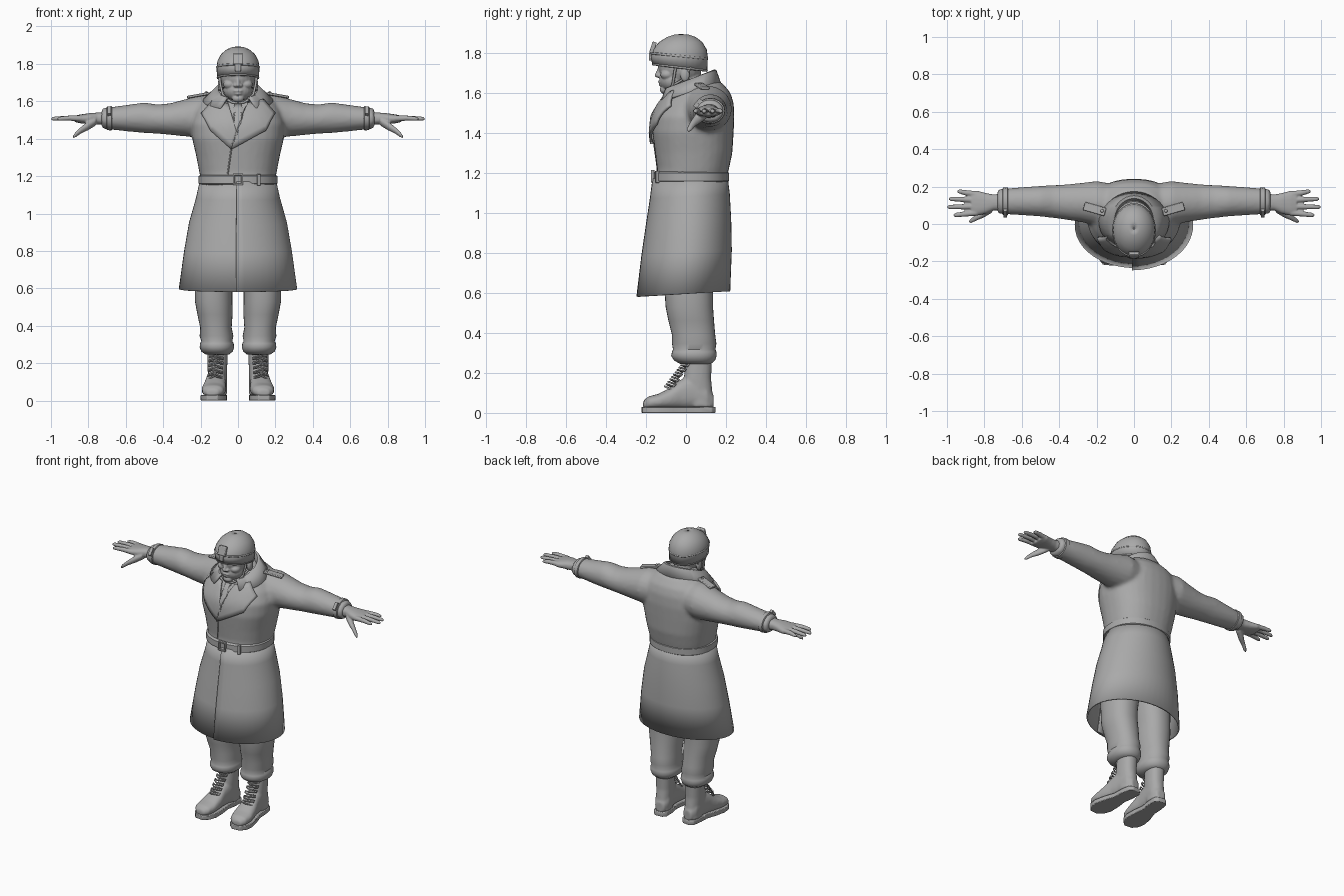
import bpy, bmesh, math
from mathutils import Vector, Matrix
from mathutils.bvhtree import BVHTree

default_cube = bpy.data.objects.get("Cube")
if default_cube:
    bpy.data.objects.remove(default_cube)

grey = bpy.data.materials.new("plain grey")
grey.use_nodes = True
colour = (0.4, 0.4, 0.4, 1)
grey.diffuse_color = colour
shader = next(n for n in grey.node_tree.nodes if n.type == 'BSDF_PRINCIPLED')
shader.inputs["Base Color"].default_value = colour

X, Y, Z = Vector((1, 0, 0)), Vector((0, 1, 0)), Vector((0, 0, 1))


def ellipse(center, u, v, power=2.0, count=32):
    ring = []
    for i in range(count):
        a = math.tau * i / count
        c, s = math.cos(a), math.sin(a)
        ring.append(Vector(center) + u * math.copysign(abs(c) ** (2 / power), c)
                    + v * math.copysign(abs(s) ** (2 / power), s))
    return ring


def loft(bm, rings, closed=True, caps=True):
    rows = [[bm.verts.new(p) for p in ring] for ring in rings]
    n = len(rows[0])
    for a, b in zip(rows, rows[1:]):
        for i in range(n if closed else n - 1):
            j = (i + 1) % n
            bm.faces.new((a[i], a[j], b[j], b[i]))
    if caps:
        bm.faces.new(rows[0])
        bm.faces.new(rows[-1])


def upright(bm, rows, power=2.0, caps=True):
    # rows: height, centre x, half width, front y, back y
    loft(bm, [ellipse((cx, (f + b) / 2, z), X * rx, Y * (b - f) / 2, power)
              for z, cx, rx, f, b in rows], caps=caps)


def limb(bm, rows, side=1, power=2.0):
    # rows along x: centre, half depth, half height
    loft(bm, [ellipse((side * x, y, z), Y * ry, Z * rz, power, 20) for x, y, z, ry, rz in rows])


def blob(bm, center, radii):
    bmesh.ops.create_uvsphere(bm, u_segments=24, v_segments=16, radius=1,
                              matrix=Matrix.Translation(center) @ Matrix.Diagonal((*radii, 1)))


def box(bm, center, size, turn=None):
    bmesh.ops.create_cube(bm, size=1, matrix=Matrix.Translation(center)
                          @ (turn or Matrix()) @ Matrix.Diagonal((*size, 1)))


def finish(name, bm, voxel=0, smooth=4, mirror=False, thick=0, bevel=0):
    bmesh.ops.recalc_face_normals(bm, faces=bm.faces)
    mesh = bpy.data.meshes.new(name)
    bm.to_mesh(mesh)
    bm.free()
    obj = bpy.data.objects.new(name, mesh)
    bpy.context.scene.collection.objects.link(obj)
    mesh.materials.append(grey)
    bpy.ops.object.select_all(action='DESELECT')
    obj.select_set(True)
    bpy.context.view_layer.objects.active = obj
    bpy.ops.object.shade_smooth_by_angle(angle=math.radians(45))
    if voxel:
        m = obj.modifiers.new("blend", 'REMESH')
        m.mode, m.voxel_size, m.use_smooth_shade = 'VOXEL', voxel, True
        m = obj.modifiers.new("soften", 'SMOOTH')
        m.factor, m.iterations = 0.5, smooth
    if thick:
        m = obj.modifiers.new("thickness", 'SOLIDIFY')
        m.thickness, m.offset = thick, 0
    if bevel:
        m = obj.modifiers.new("rounded", 'BEVEL')
        m.width, m.segments = bevel, 2
    if mirror:
        obj.modifiers.new("mirror", 'MIRROR')
    return obj


def cord(name, points, radius, mirror=False, cyclic=False):
    data = bpy.data.curves.new(name, 'CURVE')
    data.dimensions, data.bevel_depth, data.bevel_resolution = '3D', radius, 2
    line = data.splines.new('POLY')
    line.points.add(len(points) - 1)
    for p, co in zip(line.points, points):
        p.co = (*co, 1)
    line.use_cyclic_u = cyclic
    line.use_smooth = True
    data.materials.append(grey)
    obj = bpy.data.objects.new(name, data)
    bpy.context.scene.collection.objects.link(obj)
    if mirror:
        obj.modifiers.new("mirror", 'MIRROR')


# Coat top with sleeves, blended into one surface
bm = bmesh.new()
upright(bm, [(1.16, 0, .195, -.15, .20), (1.22, 0, .207, -.145, .215), (1.3, 0, .222, -.155, .232),
             (1.4, 0, .245, -.168, .238), (1.48, 0, .25, -.16, .242), (1.55, 0, .23, -.12, .238),
             (1.6, 0, .2, -.08, .222), (1.645, 0, .14, -.04, .185), (1.67, 0, .09, -.02, .14)], 2.3)
for side in (1, -1):
    limb(bm, [(.08, .1, 1.52, .11, .11), (.2, .11, 1.52, .12, .115), (.28, .115, 1.512, .105, .1),
              (.36, .117, 1.505, .095, .085), (.43, .12, 1.505, .088, .078), (.5, .122, 1.512, .082, .082),
              (.6, .122, 1.51, .075, .07), (.73, .12, 1.508, .066, .054)], side)
coat_top = finish("coat_top", bm, voxel=.012)
bpy.context.view_layer.update()
chest = BVHTree.FromObject(coat_top, bpy.context.evaluated_depsgraph_get())


def on_chest(x, z, lift):
    hit, normal, _, _ = chest.ray_cast(Vector((x, -1, z)), Y)
    if hit is None:
        hit, normal, _, _ = chest.find_nearest(Vector((x, -.05, z)))
    return hit + normal * lift


def chest_plate(name, outline, lift, thick):
    bm = bmesh.new()
    bm.faces.new([bm.verts.new((x, 0, z)) for x, z in outline])
    bmesh.ops.triangulate(bm, faces=bm.faces)
    bmesh.ops.subdivide_edges(bm, edges=bm.edges, cuts=5, use_grid_fill=True)
    for v in bm.verts:
        v.co = on_chest(v.co.x, v.co.z, lift)
    finish(name, bm, thick=thick)


# Lapels, tie and front closing seam
for side, name, lift in ((-1, "right_lapel", .007), (1, "left_lapel", .013)):
    chest_plate(name, [(side * .13, 1.6), (side * .19, 1.53), (side * .14, 1.44), (-.035, 1.345),
                       (-.005, 1.43), (side * .05, 1.58)], lift, .014)
chest_plate("tie", [(-.018, 1.58), (.018, 1.58), (.012, 1.55), (.024, 1.47), (0, 1.42),
                    (-.024, 1.47), (-.012, 1.55)], .005, .01)
cord("front_seam", [on_chest(-.035 - .02 * t / 8, 1.35 - .14 * t / 8, .001) for t in range(9)], .004)

# Folded collar, open at the throat
bm = bmesh.new()
rows = []
for rx, ry, low, tilt in ((.09, .10, 1.61, .03), (.108, .125, 1.66, .05), (.118, .133, 1.66, .05),
                          (.185, .155, 1.60, .045)):
    rows.append([Vector((rx * math.sin(a), .015 + ry * math.cos(a), low + tilt * math.cos(a)))
                 for a in (math.radians(d) for d in range(-150, 151, 10))])
loft(bm, rows, closed=False, caps=False)
finish("collar", bm, thick=.012)

# Coat skirt, wrapped with the left side over the right
bm = bmesh.new()
rows = []
for z, rx, front, back in ((1.18, .198, -.15, .202), (1.08, .22, -.163, .214), (.95, .257, -.183, .221),
                           (.8, .283, -.205, .224), (.595, .312, -.23, .216)):
    ring = []
    for i in range(49):
        t = i / 48
        a = math.radians(-70 - 382 * t)
        grow = .013 * max(0, (t - .8) / .2)
        y = (front + back) / 2 + ((back - front) / 2 + grow) * math.sin(a)
        ring.append(Vector(((rx + grow) * math.cos(a), y, z + .06 * y)))
    rows.append(ring)
loft(bm, rows, closed=False, caps=False)
finish("coat_skirt", bm, thick=.01)

# Belt, buckle and keeper
bm = bmesh.new()
upright(bm, [(1.153, 0, .2, -.153, .205), (1.16, 0, .21, -.163, .214),
             (1.2, 0, .21, -.163, .214), (1.207, 0, .2, -.153, .205)], 2.2)
finish("belt", bm)
bm = bmesh.new()
for x in (-.022, .022):
    box(bm, (x, -.167, 1.183), (.01, .018, .062))
for z in (1.157, 1.209):
    box(bm, (0, -.167, z), (.054, .018, .01))
box(bm, (.11, -.143, 1.18), (.018, .02, .06), Matrix.Rotation(.3, 4, 'Z'))
finish("belt_buckle", bm, bevel=.002)

# Shoulder straps
bm = bmesh.new()
box(bm, (.21, .08, 1.632), (.12, .045, .014), Matrix.Rotation(.28, 4, 'Z') @ Matrix.Rotation(.17, 4, 'Y'))
blob(bm, (.17, .07, 1.648), (.009, .009, .006))
finish("shoulder_straps", bm, mirror=True, bevel=.004)

# Cuff straps with buckles
bm = bmesh.new()
limb(bm, [(.672, .121, 1.509, .068, .058), (.676, .121, 1.509, .075, .065),
          (.7, .121, 1.509, .073, .063), (.704, .121, 1.509, .066, .056)])
box(bm, (.688, .062, 1.545), (.02, .028, .05), Matrix.Rotation(-.7, 4, 'X'))
finish("cuff_straps", bm, mirror=True)

# Hands
bm = bmesh.new()
limb(bm, [(.7, .118, 1.508, .045, .036), (.75, .115, 1.508, .043, .032), (.79, .11, 1.507, .055, .03),
          (.84, .112, 1.506, .067, .024), (.87, .114, 1.506, .06, .018)], power=2.4)
for y, spread, tip in ((.06, -.012, .965), (.094, -.003, .998), (.128, .006, .99), (.16, .014, .945)):
    limb(bm, [(.84, y, 1.508, .016, .016), (.9, y + spread / 2, 1.51, .0145, .014),
              (tip - .012, y + spread, 1.507, .012, .011), (tip, y + spread, 1.505, .006, .006)])
limb(bm, [(.76, .09, 1.495, .03, .024), (.8, .06, 1.47, .024, .024), (.84, .035, 1.445, .016, .018),
          (.87, .018, 1.42, .013, .014), (.882, .012, 1.41, .006, .007)])
finish("hands", bm, voxel=.005, smooth=3, mirror=True)

# Head, face and neck
bm = bmesh.new()
upright(bm, [(1.55, 0, .068, -.06, .09), (1.7, 0, .065, -.07, .075)])
blob(bm, (0, -.03, 1.74), (.094, .11, .12))
blob(bm, (0, -.065, 1.66), (.078, .068, .06))
blob(bm, (0, -.108, 1.615), (.032, .023, .021))
blob(bm, (0, -.12, 1.743), (.062, .023, .013))
blob(bm, (0, -.125, 1.655), (.028, .015, .008))
blob(bm, (0, -.122, 1.641), (.022, .015, .008))
for side in (1, -1):
    blob(bm, (side * .045, -.093, 1.69), (.034, .035, .026))
    blob(bm, (side * .032, -.115, 1.724), (.016, .014, .009))
    blob(bm, (side * .014, -.133, 1.685), (.011, .014, .01))
    blob(bm, (side * .094, -.005, 1.69), (.014, .024, .036))
upright(bm, [(1.675, 0, .012, -.145, -.1), (1.684, 0, .014, -.159, -.1), (1.71, 0, .012, -.147, -.1),
             (1.745, 0, .011, -.132, -.1)])
finish("head", bm, voxel=.0045, smooth=3)

# Helmet shell, open underneath, with raised rim, band and front clip
bm = bmesh.new()
rows = []
for z, rx, front, back in ((1.735, .108, -.165, .103), (1.78, .111, -.172, .105), (1.815, .106, -.162, .1),
                           (1.85, .087, -.132, .079), (1.875, .057, -.093, .047), (1.886, .03, -.06, .015),
                           (1.889, .004, -.03, -.022)):
    rows.append(ellipse((0, (front + back) / 2, z), X * rx, Y * (back - front) / 2))
for p in rows[0]:
    p.z -= .12 * (p.y + .1)
loft(bm, rows, caps=False)
bm.faces.new(bm.verts[-32:]) if bm.verts.ensure_lookup_table() else None
finish("helmet", bm, thick=.008)
cord("helmet_rim", rows[0], .006, cyclic=True)
cord("helmet_band", [p + Vector((0, 0, -.1 * p.y)) for p in rows[1]], .006, cyclic=True)
bm = bmesh.new()
tip_back = Matrix.Rotation(-.3, 4, 'X')
box(bm, (0, -.165, 1.825), (.055, .022, .06), tip_back)
box(bm, (0, -.178, 1.78), (.032, .014, .04))
finish("helmet_clip", bm, bevel=.005)
cord("chin_strap", [(.1, -.05, 1.74), (.094, -.058, 1.69), (.083, -.066, 1.64), (.06, -.082, 1.61),
                    (.03, -.1, 1.594), (0, -.108, 1.592)], .007, mirror=True)
cord("rear_strap", [(.1, .025, 1.73), (.094, -.01, 1.67), (.08, -.06, 1.64)], .006, mirror=True)

# Trousers, bloused over the boots
bm = bmesh.new()
upright(bm, [(.245, .11, .06, -.03, .125), (.262, .112, .084, -.06, .145), (.285, .113, .092, -.074, .153),
             (.305, .113, .09, -.07, .152), (.318, .113, .083, -.065, .147), (.345, .115, .09, -.07, .152),
             (.39, .118, .084, -.07, .146), (.46, .123, .094, -.088, .14), (.53, .13, .1, -.102, .135),
             (.6, .13, .1, -.106, .135), (.75, .12, .113, -.12, .14), (1, .1, .1, -.12, .14)], 2.2)
finish("trousers", bm, mirror=True)


# Boots with toes turned out
def toe_out(p):
    pivot = Vector((.105, .08, 0))
    return pivot + Matrix.Rotation(.1, 3, 'Z') @ (Vector(p) - pivot)


bm = bmesh.new()
upright(bm, [(.03, .108, .05, .02, .137), (.1, .108, .049, -.01, .132), (.17, .108, .052, -.012, .125),
             (.275, .108, .055, .002, .13)], 2.3)
loft(bm, [ellipse((.108, y, .02 + h / 2), X * w, Z * h / 2, 2.4, 24) for y, w, h in (
    (.137, .03, .07), (.1, .05, .12), (.03, .051, .17), (-.03, .053, .145), (-.08, .061, .105),
    (-.14, .066, .075), (-.19, .056, .062), (-.215, .03, .04))])
for v in bm.verts:
    v.co = toe_out(v.co)
finish("boots", bm, voxel=.008, mirror=True)

# Boot soles
bm = bmesh.new()
half = [(.145, .025), (.125, .046), (.06, .05), (0, .046), (-.07, .062), (-.14, .07), (-.19, .058), (-.222, .028)]
outline = [(.108 + w, y) for y, w in half] + [(.108 - w, y) for y, w in reversed(half)]
loft(bm, [[toe_out((x, y, z)) for x, y in outline] for z in (0, .03)])
finish("boot_soles", bm, mirror=True, bevel=.004)

# Laces zigzagging up the instep
laces = []
for i in range(12):
    t = i / 11
    side = 1 if i % 2 else -1
    laces += [toe_out((.108 - side * .036, -.075 + .095 * t, .115 + .14 * t)),
              toe_out((.108, -.107 + .1 * t, .132 + .13 * t)),
              toe_out((.108 + side * .036, -.075 + .095 * t, .12 + .14 * t))]
cord("boot_laces", laces, .005, mirror=True)
